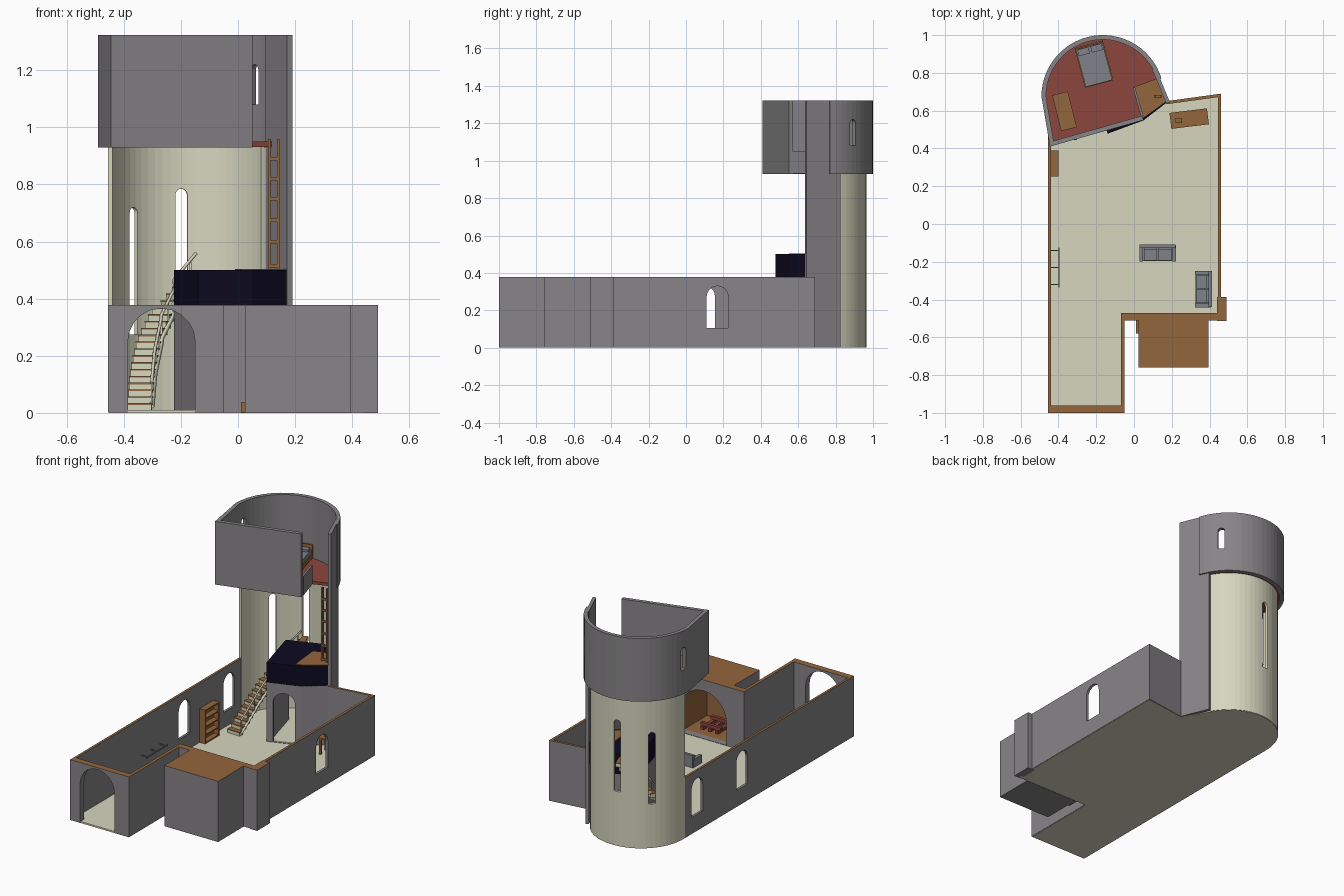
import bpy, bmesh, math
from mathutils import Vector, Matrix

if "Cube" in bpy.data.objects:
    bpy.data.objects.remove(bpy.data.objects["Cube"])

def srgb(*c):
    return tuple(((v + .055) / 1.055) ** 2.4 if v > .04 else v / 12.92 for v in c) + (1,)

def mat(name, *c):
    m = bpy.data.materials.new(name)
    m.diffuse_color = srgb(*c)
    m.use_nodes = True
    m.node_tree.nodes["Principled BSDF"].inputs["Base Color"].default_value = m.diffuse_color
    return m

STONE = mat("grey stone", .53, .52, .53)
CREAM = mat("cream plaster", .84, .84, .75)
WOOD = mat("brown wood", .58, .40, .24)
RED = mat("red carpet", .55, .27, .24)
NAVY = mat("navy cloth", .05, .04, .13)
FABRIC = mat("grey fabric", .50, .51, .54)

def finish(name, bm, m):
    bmesh.ops.recalc_face_normals(bm, faces=bm.faces)
    me = bpy.data.meshes.new(name)
    bm.to_mesh(me)
    bm.free()
    ob = bpy.data.objects.new(name, me)
    bpy.context.collection.objects.link(ob)
    if m:
        me.materials.append(m)
    return ob

def slab(name, pts, z0, z1, m):
    """Extrude a plan outline from z0 to z1."""
    bm = bmesh.new()
    f = bm.faces.new([bm.verts.new((x, y, z0)) for x, y in pts])
    r = bmesh.ops.extrude_face_region(bm, geom=[f])
    bmesh.ops.translate(bm, vec=(0, 0, z1 - z0),
                        verts=[v for v in r["geom"] if isinstance(v, bmesh.types.BMVert)])
    return finish(name, bm, m)

def wall(name, pts, t, z0, z1, m):
    """Mitred wall; the thickness lies to the left of the direction of travel."""
    P = [Vector(p) for p in pts]
    nrm = [Vector((-(b - a).y, (b - a).x)).normalized() for a, b in zip(P, P[1:])]
    inner = []
    for i, p in enumerate(P):
        a, b = nrm[max(i - 1, 0)], nrm[min(i, len(nrm) - 1)]
        n = (a + b).normalized()
        inner.append(p + n * (t / max(n.dot(a), .3)))
    return slab(name, [tuple(p) for p in P + inner[::-1]], z0, z1, m)

def boxes(name, items, m, loc=(0, 0, 0), rot=0):
    """Several (centre, size) boxes as one object."""
    bm = bmesh.new()
    for c, s in items:
        bmesh.ops.create_cube(bm, size=1, matrix=Matrix.Translation(c) @ Matrix.Diagonal((*s, 1)))
    bm.transform(Matrix.Translation(loc) @ Matrix.Rotation(math.radians(rot), 4, 'Z'))
    return finish(name, bm, m)

def cut_arch(obs, x, y, w, z0, z1, rot, depth):
    """Cut a round-headed opening; rot turns the passage away from the y axis."""
    r, bm = w / 2, bmesh.new()
    prof = [(-r, z0), (r, z0)] + [(r * math.cos(math.pi * i / 10), z1 - r + r * math.sin(math.pi * i / 10))
                                  for i in range(11)]
    f = bm.faces.new([bm.verts.new((a, -depth / 2, z)) for a, z in prof])
    e = bmesh.ops.extrude_face_region(bm, geom=[f])
    bmesh.ops.translate(bm, vec=(0, depth, 0), verts=[v for v in e["geom"] if isinstance(v, bmesh.types.BMVert)])
    bm.transform(Matrix.Translation((x, y, 0)) @ Matrix.Rotation(math.radians(rot), 4, 'Z'))
    c = finish("arch_cutter", bm, None)
    c.hide_render = True
    for ob in obs:
        mod = ob.modifiers.new("opening", 'BOOLEAN')
        mod.operation, mod.solver, mod.object = 'DIFFERENCE', 'EXACT', c
        dg = bpy.context.evaluated_depsgraph_get()
        me = bpy.data.meshes.new_from_object(ob.evaluated_get(dg))
        ob.modifiers.clear()
        ob.data = me
    bpy.data.objects.remove(c)

def paint(ob, m, rule):
    ob.data.materials.append(m)
    k = len(ob.data.materials) - 1
    for p in ob.data.polygons:
        if rule(p):
            p.material_index = k

CX, CY = -.165, .675
def polar(r, deg):
    a = math.radians(deg)
    return (CX + r * math.cos(a), CY + r * math.sin(a))
def arc(r, a0, a1, n):
    return [polar(r, a0 + (a1 - a0) * i / n) for i in range(n + 1)]

H = .377
# ground floor slab
slab("ground_floor", [(-.452, -.997), (-.053, -.997), (-.053, -.508), (.457, -.508), (.457, .685), (.18, .65)]
     + arc(.287, 25, 180, 20), 0, .01, CREAM)

# hall walls
left = wall("left_wall", [(-.455, .66), (-.455, -1)], .015, .002, H, STONE)
entry = wall("entry_wall", [(-.455, -1), (-.05, -1)], .04, .002, H, STONE)
wing = wall("wing_wall", [(-.05, -1), (-.05, -.48)], .02, .002, H, STONE)
front = wall("hall_front_wall", [(-.07, -.51), (.45, -.51)], .04, .002, H, STONE)
right = wall("right_and_back_wall", [(.46, -.5), (.46, .69), (.17, .65)], .016, .002, H, STONE)
pillar = boxes("corner_pillar", [((.465, -.45, H / 2), (.05, .125, H))], STONE)
alcove = boxes("fireplace_alcove", [((.21, -.635, H / 2), (.37, .25, H))], STONE)
cut_arch([entry], -.268, -.98, .236, -.05, .366, 0, .2)
for y in (.10, .54):
    cut_arch([left], -.45, y, .11, .105, .33, 90, .1)
cut_arch([right], .455, .168, .115, .105, .33, 90, .1)
cut_arch([front, alcove], .21, -.59, .32, .012, .31, 0, .29)
for ob in (left, entry, wing, front, right, pillar, alcove):
    paint(ob, WOOD, lambda p: p.normal.z > .9 and p.center.z > H - .005)
paint(alcove, WOOD, lambda p: -.74 < p.center.y < -.511 and .03 < p.center.x < .39 and .005 < p.center.z < .35)
boxes("firewood", [((.21 + .05 * i, -.6, .04), (.02, .14, .02)) for i in (-1, 0, 1)]
      + [((.21, -.6 + .05 * i, .06), (.14, .02, .02)) for i in (-1, 1)], RED)
boxes("poker_stand", [((.018, -.545, .02), (.014, .07, .036))], WOOD)

# lower tower shell with two tall slits
low = wall("lower_tower", arc(.29, 27, 183, 26), .015, .002, .94, CREAM)
for a, w, z0, z1 in ((137, .04, .275, .72), (97, .042, .34, .785)):
    cut_arch([low], *polar(.28, a), w, z0, z1, a - 90, .1)
wall("tower_side_wall", [(.19, .645), (.115, .825)], .02, .002, 1.323, STONE)

# upper tower room
up = wall("upper_tower", arc(.325, 17, 180, 28) + [(-.445, .41), (.05, .55)], .024, .93, 1.323, STONE)
for a in (42, 172):
    cut_arch([up], *polar(.315, a), .04, 1.08, 1.22, a - 90, .12)
slab("upper_floor", arc(.31, 18, 180, 20) + [(-.432, .425), (.045, .56), (.005, .725), (.1, .76)],
     .932, .95, RED)
wall("hatch_guard", [(.05, .57), (.005, .725)], .012, .932, 1.05, STONE)

# inner room under the tower, navy landing above it
face = [(-.14, .478), (.05, .548), (.176, .645)]
room = wall("inner_room_wall", [(-.225, .79)] + face, .02, .002, H, STONE)
cut_arch([room], -.045, .52, .13, .012, .32, 20, .12)
slab("landing", face + [(.11, .80), (-.01, .87), (-.225, .79)], H - .002, .5, NAVY)
slab("landing_boards", [(.01, .55), (.05, .563), (.168, .648), (.108, .79), (-.01, .75)], .499, .504, WOOD)

# ladder to the hatch
boxes("ladder", [((x, .675, .73), (.008, .014, .46)) for x in (.109, .141)]
      + [((.125, .675, z), (.03, .01, .012)) for z in (.515, .6, .675, .75, .82, .89)], WOOD)

# winding stair with treads and handrail
path = [Vector(p) for p in ((-.345, .45), (-.335, .60), (-.31, .74), (-.25, .84), (-.15, .875))]
def along(t):
    s = min(int(t * 4), 3)
    return path[s].lerp(path[s + 1], t * 4 - s), (path[s + 1] - path[s]).normalized()
N = 20
rail = []
for i in range(N):
    p, d = along((i + .5) / N)
    z = .01 + .024 * (i + 1)
    rot = math.degrees(math.atan2(d.y, d.x))
    boxes("stair_step", [((0, 0, z - .016), (.034, .085, .02))], CREAM, (*p, 0), rot)
    boxes("stair_tread", [((0, 0, z - .003), (.036, .088, .006))], WOOD, (*p, 0), rot)
    side = Vector((d.y, -d.x)) * .042
    rail.append((p.x + side.x, p.y + side.y, z))
    if i % 2 == 0:
        boxes("baluster", [((*(p + side), z + .035), (.006, .006, .07))], CREAM)
for name, dz, th in (("handrail", .07, .006), ("stair_stringer", -.012, .01)):
    cu = bpy.data.curves.new(name, 'CURVE')
    cu.dimensions, cu.bevel_depth, cu.bevel_resolution = '3D', th, 0
    sp = cu.splines.new('POLY')
    sp.points.add(N - 1)
    for q, (x, y, z) in zip(sp.points, rail):
        q.co = (x, y, z + dz, 1)
    ob = bpy.data.objects.new(name, cu)
    bpy.context.collection.objects.link(ob)
    cu.materials.append(CREAM)

# sofas
def sofa(x, y, rot):
    items = [((0, 0, .022), (.19, .085, .025)), ((0, .036, .05), (.19, .018, .075))]
    for s in (-1, 1):
        items += [((s * .087, -.003, .035), (.02, .085, .05)), ((s * .038, -.008, .04), (.07, .065, .016)),
                  ((s * .038, .022, .06), (.07, .012, .035))]
    boxes("sofa", items, FABRIC, (x, y, .004), rot)
sofa(.125, -.153, 0)
sofa(.368, -.345, -90)

# tables, shelves and wall rail
def table(name, x, y, z, w, d, h, rot):
    boxes(name, [((0, 0, h), (w, d, .01))] + [((a * (w / 2 - .01), b * (d / 2 - .01), h / 2), (.012, .012, h))
                                              for a in (-1, 1) for b in (-1, 1)], WOOD, (x, y, z), rot)
table("desk", .292, .558, .01, .2, .085, .1, 7)
boxes("desk_book", [((.237, .548, .12), (.035, .026, .008))], WOOD)
table("upper_table", -.368, .597, .95, .085, .195, .09, 14)
boxes("bookshelf", [((-.437, .32, .115), (.006, .135, .21))]
      + [((-.42, y, .115), (.038, .008, .21)) for y in (.255, .385)]
      + [((-.42, .32, z), (.038, .13, .008)) for z in (.015, .065, .115, .165, .216)], WOOD)
boxes("wall_rail", [((-.397, -.23, .15), (.006, .21, .008))]
      + [((-.42, y, .15), (.045, .006, .006)) for y in (-.32, -.23, -.14)], FABRIC)

# bed
boxes("bed_frame", [((0, 0, .02), (.155, .215, .025)), ((0, .106, .05), (.155, .008, .08))], WOOD, (-.212, .845, .95), 15)
boxes("bed_mattress", [((0, -.002, .045), (.145, .205, .03))]
      + [((s * .036, .08, .066), (.06, .035, .014)) for s in (-1, 1)], FABRIC, (-.212, .845, .95), 15)
